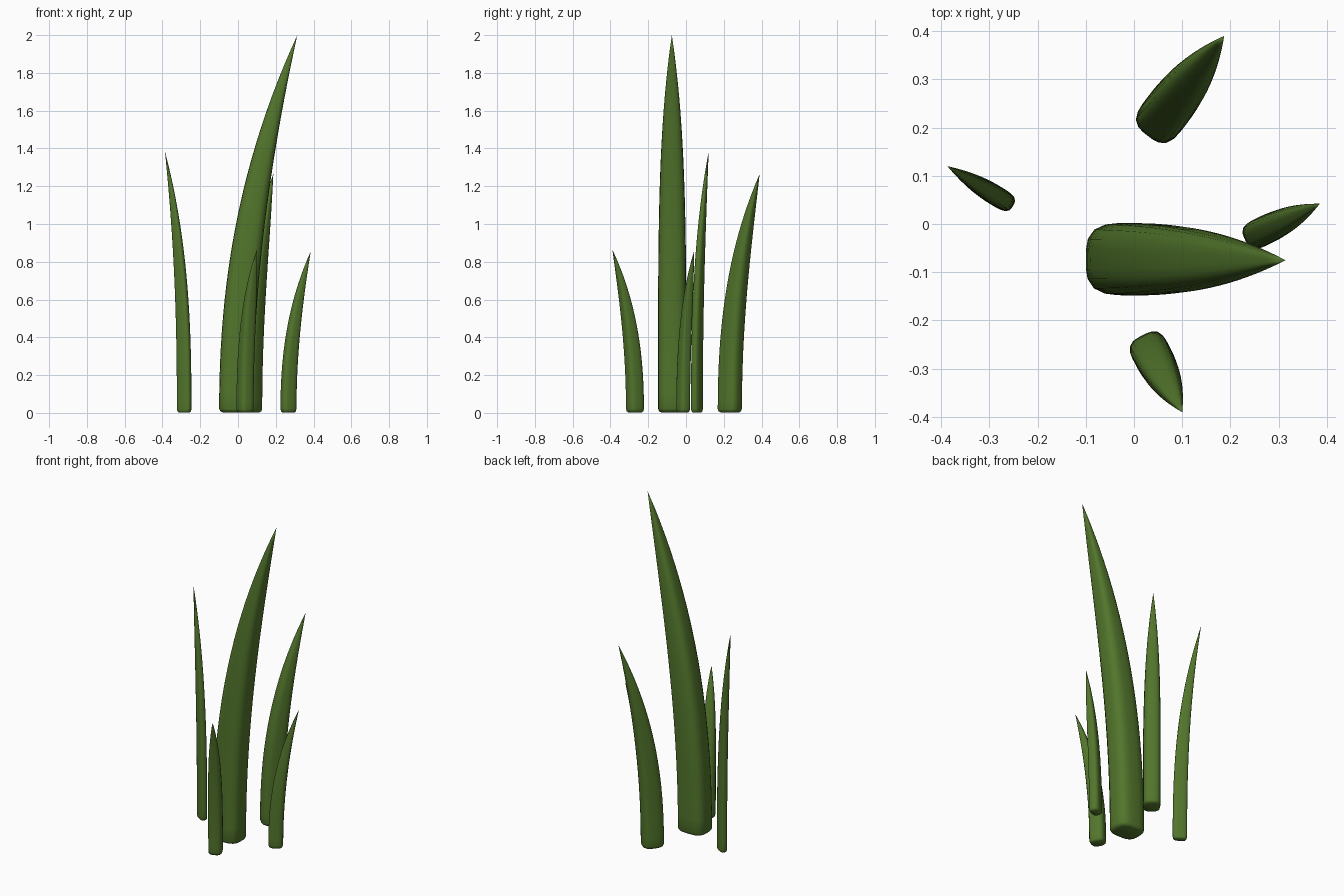
import bpy, bmesh, math

if "Cube" in bpy.data.objects:
    bpy.data.objects.remove(bpy.data.objects["Cube"])

green = bpy.data.materials.new("leaf_green")
green.diffuse_color = (0.085, 0.18, 0.025, 1)
green.use_nodes = True
green.node_tree.nodes["Principled BSDF"].inputs["Base Color"].default_value = green.diffuse_color

SIDES, RINGS = 24, 24


def section(a, b, n=3.3):
    """Rounded-box cross-section: a along the lean, b across it."""
    pts = []
    for i in range(SIDES):
        ang = 2 * math.pi * i / SIDES
        c, s = math.cos(ang), math.sin(ang)
        r = (abs(c) ** n + abs(s) ** n) ** (-1 / n)
        pts.append((a * r * c, b * r * s))
    return pts


def blade(name, base, tip, a, b, power):
    """Grass blade: straight at the root, tapering and bending towards its tip."""
    dx, dy, height = tip[0] - base[0], tip[1] - base[1], tip[2]
    lean = math.hypot(dx, dy)
    ux, uy = dx / lean, dy / lean
    bm = bmesh.new()

    def ring(z, scale=1.0):
        t = z / height
        off = lean * t ** power
        pts = section(a * scale * (1 - t ** 2.7), b * scale * (1 - t ** 4))
        return [bm.verts.new((base[0] + (off + u) * ux - v * uy,
                              base[1] + (off + u) * uy + v * ux, z))
                for u, v in pts]

    # rounded foot, then evenly spaced rings
    rings = [ring(0.003, 0.78), ring(0.009, 0.93), ring(0.022)]
    rings += [ring(0.022 + (height - 0.022) * k / RINGS) for k in range(1, RINGS)]
    for lo, hi in zip(rings, rings[1:]):
        for i in range(SIDES):
            j = (i + 1) % SIDES
            bm.faces.new((lo[i], lo[j], hi[j], hi[i]))
    bm.faces.new(rings[0][::-1])
    point = bm.verts.new(tip)
    for i in range(SIDES):
        bm.faces.new((rings[-1][i], rings[-1][(i + 1) % SIDES], point))

    mesh = bpy.data.meshes.new(name)
    bm.to_mesh(mesh)
    bm.free()
    mesh.shade_smooth()
    mesh.materials.append(green)
    bpy.context.collection.objects.link(bpy.data.objects.new(name, mesh))


# name, root centre, tip, half depth, half width, bend power
blade("tall_blade", (-0.010, -0.073), (0.314, -0.075, 2.0), 0.090, 0.075, 2.1)
blade("back_blade", (0.066, 0.232), (0.187, 0.390, 1.265), 0.062, 0.049, 2.2)
blade("left_blade", (-0.285, 0.058), (-0.387, 0.120, 1.385), 0.040, 0.021, 2.5)
blade("right_blade", (0.267, -0.015), (0.385, 0.042, 0.855), 0.041, 0.030, 2.2)
blade("front_blade", (0.037, -0.270), (0.100, -0.390, 0.865), 0.044, 0.040, 2.2)
